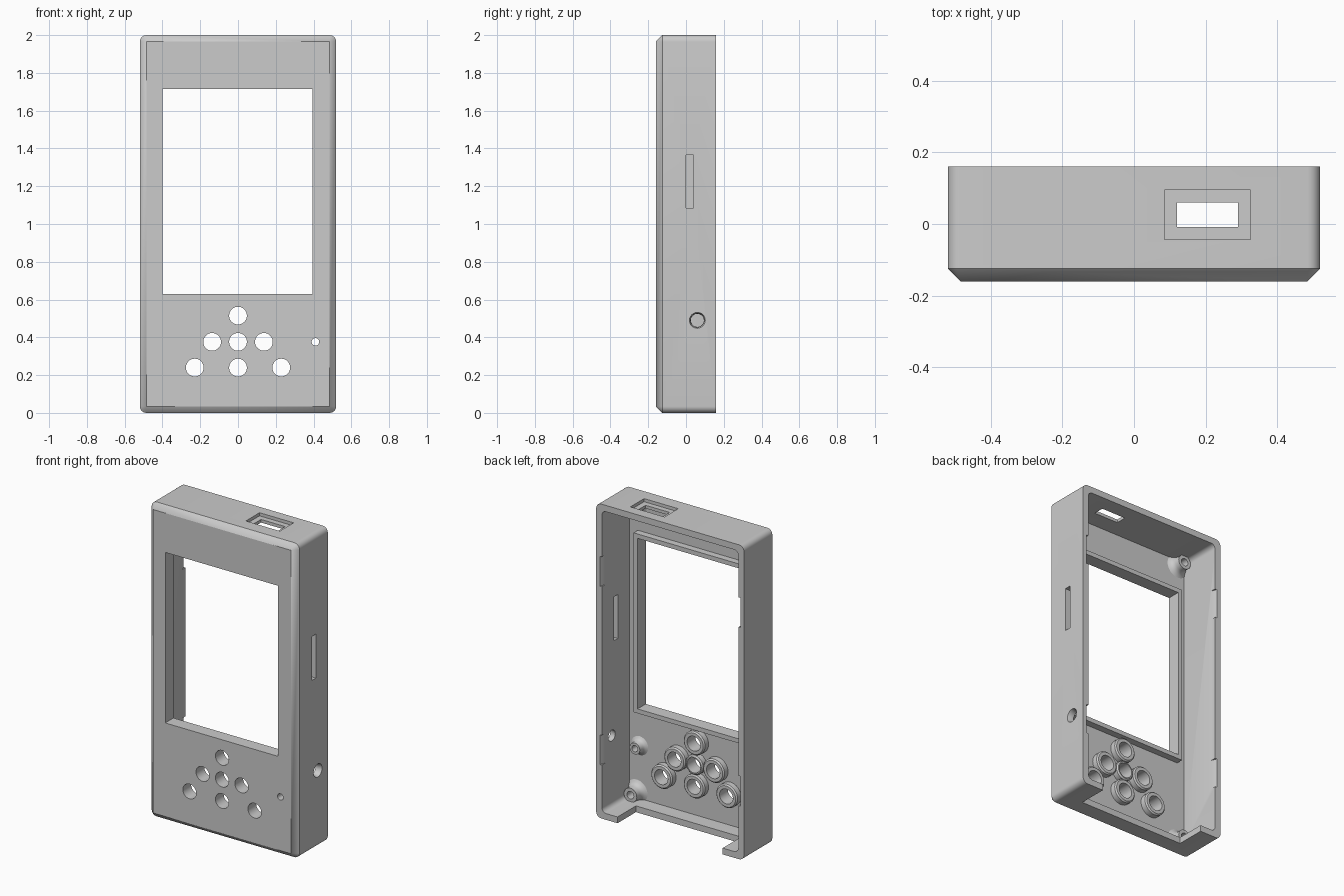
import bpy, bmesh, math
from mathutils import Matrix, Vector

if "Cube" in bpy.data.objects:
    bpy.data.objects.remove(bpy.data.objects["Cube"], do_unlink=True)

grey = bpy.data.materials.new("plain grey")
grey.use_nodes = True
grey.diffuse_color = (0.6, 0.6, 0.6, 1)
grey.node_tree.nodes["Principled BSDF"].inputs["Base Color"].default_value = (0.6, 0.6, 0.6, 1)

HALF_W, TOP, FRONT, BACK = 0.52, 2.0, -0.16, 0.16
WALL, CHAMFER = 0.04, 0.035
PANEL = FRONT + WALL


def finish(name, bm):
    bmesh.ops.remove_doubles(bm, verts=bm.verts, dist=1e-5)
    bmesh.ops.recalc_face_normals(bm, faces=bm.faces)
    mesh = bpy.data.meshes.new(name)
    bm.to_mesh(mesh)
    bm.free()
    mesh.materials.append(grey)
    ob = bpy.data.objects.new(name, mesh)
    bpy.context.collection.objects.link(ob)
    return ob


def activate(ob):
    bpy.ops.object.select_all(action="DESELECT")
    ob.select_set(True)
    bpy.context.view_layer.objects.active = ob


def smooth(ob):
    activate(ob)
    bpy.ops.object.shade_smooth_by_angle(angle=math.radians(32))


def loft(name, loops, caps=True, closed=False):
    """Bridge equal loops of points into a solid."""
    bm = bmesh.new()
    rings = [[bm.verts.new(p) for p in loop] for loop in loops]
    pairs = list(zip(rings, rings[1:])) + ([(rings[-1], rings[0])] if closed else [])
    for a, b in pairs:
        for i in range(len(a)):
            j = (i + 1) % len(a)
            bm.faces.new((a[i], a[j], b[j], b[i]))
    if caps and not closed:
        bm.faces.new(rings[0])
        bm.faces.new(rings[-1])
    return finish(name, bm)


def rounded(inset, radius, y, steps=6):
    """Rounded rectangle following the case outline."""
    pts = []
    for quarter, (sx, sz) in enumerate([(1, 1), (-1, 1), (-1, -1), (1, -1)]):
        cx = sx * (HALF_W - inset - radius)
        cz = TOP / 2 + sz * (TOP / 2 - inset - radius)
        for k in range(steps + 1):
            a = math.pi / 2 * (quarter + k / steps)
            pts.append((cx + radius * math.cos(a), y, cz + radius * math.sin(a)))
    return pts


def box(name, x, y, z):
    return loft(name, [[(x[0], y[0], h), (x[1], y[0], h), (x[1], y[1], h), (x[0], y[1], h)] for h in z])


def circle(r, y, sides=32):
    return [(r * math.cos(a), y, r * math.sin(a))
            for a in (2 * math.pi * i / sides for i in range(sides))]


def turned(name, x, z, profile, closed=True):
    """Turn (radius, y) points around a front-to-back axis."""
    ob = loft(name, [circle(r, y) for r, y in profile], closed=closed)
    ob.data.transform(Matrix.Translation((x, 0, z)))
    return ob


def cut(target, cutter, keep=False):
    mod = target.modifiers.new("cut", "BOOLEAN")
    mod.operation, mod.solver, mod.object = "DIFFERENCE", "EXACT", cutter
    activate(target)
    bpy.ops.object.modifier_apply(modifier=mod.name)
    if not keep:
        bpy.data.objects.remove(cutter, do_unlink=True)


# Hollow shell with a chamfered front
shell = loft("case_shell", [rounded(CHAMFER, 0, FRONT),
                            rounded(0, CHAMFER, FRONT + CHAMFER),
                            rounded(0, CHAMFER, BACK)])
cut(shell, loft("cavity_cutter", [rounded(WALL, 0.03, PANEL), rounded(WALL, 0.03, 0.3)]))

# Screen window with a raised lip behind it
lip = box("screen_lip", (-0.428, 0.423), (PANEL, -0.077), (0.602, 1.743))
window = box("window_cutter", (-0.4, 0.395), (-0.3, 0.1), (0.63, 1.715))
cut(shell, window, keep=True)
cut(lip, window)

# Button holes and their collars
BUTTON_R = 0.047
for x, z in [(0, 0.515), (-0.137, 0.376), (0, 0.376), (0.137, 0.376),
             (-0.229, 0.24), (0, 0.24), (0.229, 0.24)]:
    cut(shell, turned("hole_cutter", x, z, [(BUTTON_R, -0.3), (BUTTON_R, 0)], closed=False))
    rim = 0.062 if (x, z) == (0, 0.376) else 0.075
    smooth(turned("button_collar", x, z, [(rim, PANEL), (rim, -0.085), (rim - 0.008, -0.077),
                                          (BUTTON_R, -0.077), (BUTTON_R, PANEL)]))

# Small pinhole and its guide
cut(shell, turned("pinhole_cutter", 0.41, 0.376, [(0.02, -0.3), (0.02, 0)], closed=False))
smooth(turned("pinhole_guide", 0.41, 0.376, [(0.06, PANEL), (0.046, -0.112), (0.038, -0.1),
                                             (0.036, -0.07), (0.02, -0.07), (0.02, PANEL)]))

# Flared screw posts in the corners
for sx in (-1, 1):
    for z in (0.08, TOP - 0.08):
        smooth(turned("screw_post", sx * 0.43, z,
                      [(0.075, PANEL), (0.06, -0.112), (0.05, -0.1), (0.045, -0.085),
                       (0.045, -0.055), (0.024, -0.055), (0.024, PANEL)]))

# Stepped port opening in the top
cut(shell, box("port_recess_cutter", (0.085, 0.325), (-0.043, 0.095), (TOP - 0.02, 2.2)))
cut(shell, box("port_cutter", (0.12, 0.29), (-0.008, 0.06), (1.8, 2.2)))

# Slot and tapered round hole in the left side
cut(shell, box("slot_cutter", (0.4, 0.6), (0, 0.04), (1.085, 1.365)))
socket = loft("socket_cutter", [circle(0.033, 0.46), circle(0.036, 0.5), circle(0.045, 0.53)])
socket.data.transform(Matrix.Translation((0, 0.06, 0.49)) @ Matrix.Rotation(-math.pi / 2, 4, "Z"))
cut(shell, socket)

# Cable notch in the bottom wall
cut(shell, box("notch_cutter", (-0.37, 0.37), (-0.025, 0.3), (-0.1, 0.1)))

# Sloping snap notches inside the back rim
for sx in (-1, 1):
    for z in (0.435, 1.57):
        wedge = [(0.47, 0.1), (0.5, 0.175), (0.47, 0.175)]
        cut(shell, loft("snap_cutter", [[(sx * x, y, h) for x, y in wedge]
                                        for h in (z - 0.095, z + 0.095)]))

smooth(shell)
